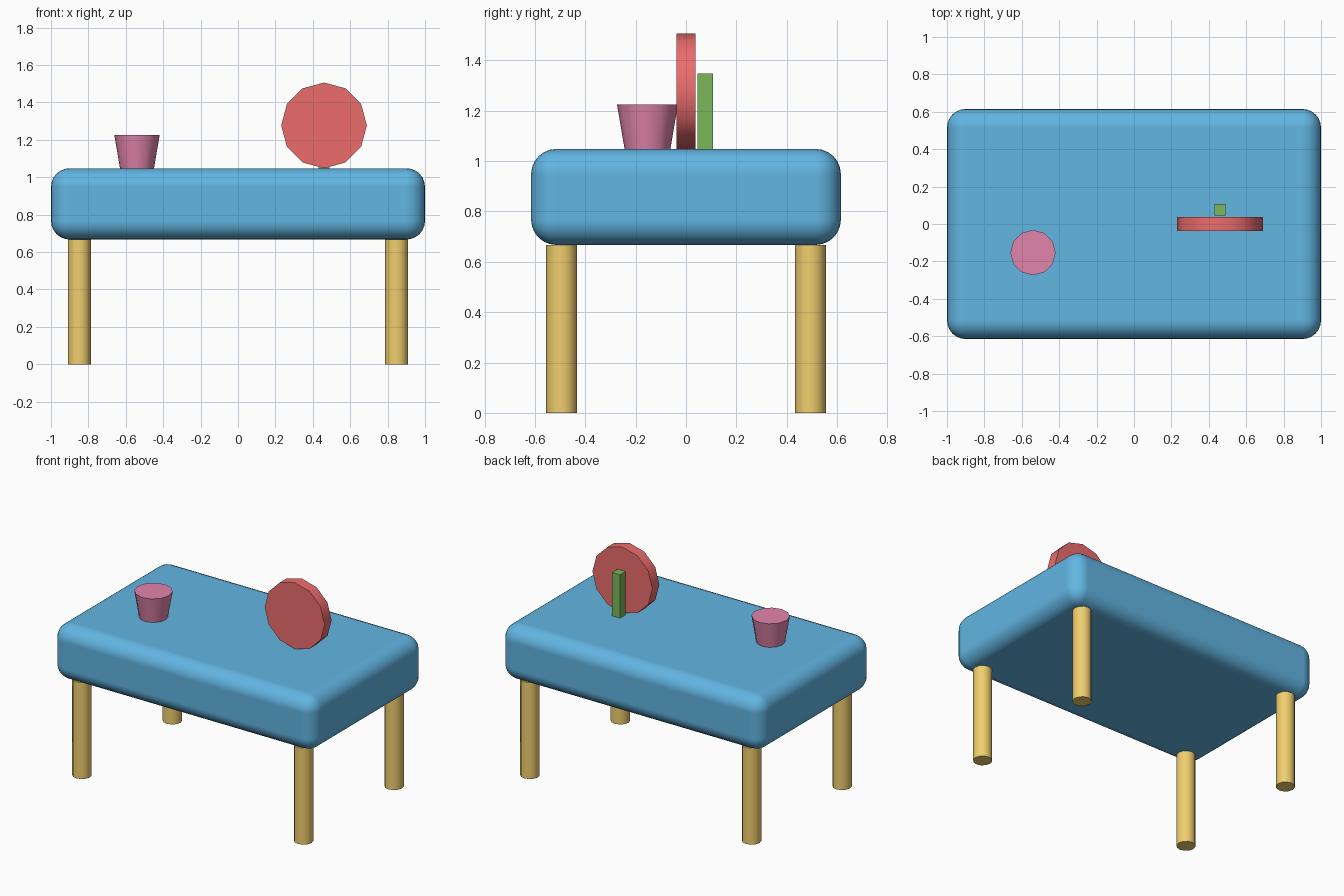
import bpy
import math

if "Cube" in bpy.data.objects:
    bpy.data.objects.remove(bpy.data.objects["Cube"])

TOP = 1.048      # height of the table surface
UNDER = 0.667    # underside of the slab


def material(name, rgb):
    # sRGB bytes to linear colour
    mat = bpy.data.materials.new(name)
    mat.diffuse_color = (*[(c / 255) ** 2.2 for c in rgb], 1)
    mat.use_nodes = True
    mat.node_tree.nodes["Principled BSDF"].inputs["Base Color"].default_value = mat.diffuse_color
    return mat


def finish(name, mat):
    obj = bpy.context.object
    obj.name = obj.data.name = name
    obj.data.materials.append(mat)
    return obj


def box(name, loc, size, mat):
    bpy.ops.mesh.primitive_cube_add(size=1, location=loc)
    obj = finish(name, mat)
    obj.scale = size
    bpy.ops.object.transform_apply(location=False, rotation=False, scale=True)
    return obj


def tapered(name, loc, r1, r2, depth, mat, rot=(0, 0, 0)):
    bpy.ops.mesh.primitive_cone_add(vertices=12, radius1=r1, radius2=r2,
                                    depth=depth, location=loc, rotation=rot)
    bpy.ops.object.shade_smooth_by_angle(angle=math.radians(40))
    return finish(name, mat)


blue = material("blue", (98, 180, 226))
wood = material("wood", (240, 205, 110))
red = material("red", (236, 108, 108))
pink = material("pink", (226, 132, 170))
green = material("green", (122, 182, 90))

# Thick rounded table top
slab = box("table_top", (0, 0, (TOP + UNDER) / 2), (2, 1.23, TOP - UNDER), blue)
bpy.ops.object.shade_smooth()
bevel = slab.modifiers.new("rounding", 'BEVEL')
bevel.width = 0.1
bevel.segments = 6
bevel.harden_normals = True

# Four round legs
for side, x in (("left", -0.848), ("right", 0.848)):
    for end, y in (("front", -0.494), ("back", 0.494)):
        tapered(f"{end}_{side}_leg", (x, y, UNDER / 2), 0.0615, 0.0615, UNDER, wood)

# Flared cup
tapered("cup", (-0.54, -0.153, TOP + 0.0885), 0.091, 0.121, 0.177, pink)

# Upright disc and the post behind it
tapered("disc", (0.46, 0, TOP + 0.229), 0.229, 0.229, 0.076, red,
        rot=(math.pi / 2, 0, 0))
box("disc_post", (0.46, 0.076, TOP + 0.15), (0.061, 0.061, 0.3), green)
